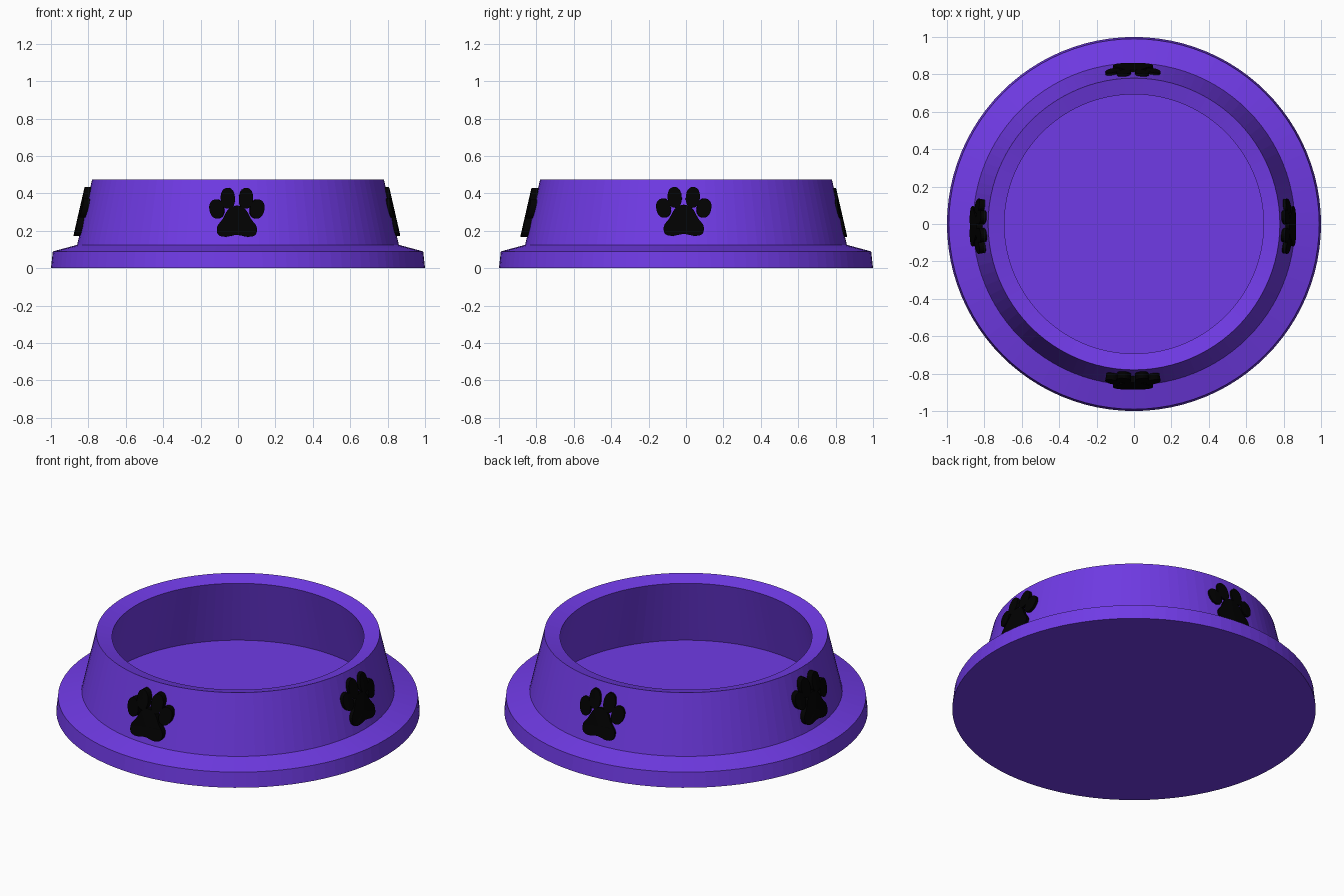
import bpy, bmesh, math

if "Cube" in bpy.data.objects:
    bpy.data.objects.remove(bpy.data.objects["Cube"])

SEG = 96
SLOPE = (0.86 - 0.78) / (0.475 - 0.125)


def material(name, color):
    m = bpy.data.materials.new(name)
    m.diffuse_color = (*color, 1)
    m.use_nodes = True
    m.node_tree.nodes["Principled BSDF"].inputs["Base Color"].default_value = m.diffuse_color
    return m


def finish(name, bm, mat):
    bmesh.ops.recalc_face_normals(bm, faces=bm.faces)
    me = bpy.data.meshes.new(name)
    bm.to_mesh(me)
    bm.free()
    me.materials.append(mat)
    ob = bpy.data.objects.new(name, me)
    bpy.context.collection.objects.link(ob)
    return ob


purple = material("purple plastic", (0.163, 0.043, 0.79))
black = material("black rubber", (0.0003, 0.0003, 0.0003))

# Bowl: lathed profile with wide foot, even-thickness sloping wall and low floor
profile = [(1.0, 0.0), (0.99, 0.09), (0.86, 0.125), (0.78, 0.475),
           (0.693, 0.452), (0.793, 0.06)]
bm = bmesh.new()
rings = [[bm.verts.new((r * math.cos(2 * math.pi * i / SEG),
                        r * math.sin(2 * math.pi * i / SEG), z))
          for i in range(SEG)] for r, z in profile]
for a, b in zip(rings, rings[1:]):
    for i in range(SEG):
        j = (i + 1) % SEG
        bm.faces.new((a[i], a[j], b[j], b[i]))
bm.faces.new(rings[0][::-1])   # underside
bm.faces.new(rings[-1])        # well floor
finish("bowl", bm, purple)


# Paw pad outlines in (across, height) on the unrolled wall
def toe(cx, cz, rx, rz, lean, n=24):
    c, s = math.cos(lean), math.sin(lean)
    pts = []
    for i in range(n):
        t = 2 * math.pi * i / n
        ct, st = math.cos(t), math.sin(t)
        x = rx * math.copysign(abs(ct) ** 0.9, ct)
        z = rz * math.copysign(abs(st) ** 0.9, st)
        pts.append((cx + x * c - z * s, cz + x * s + z * c))
    return pts


def smooth_loop(p, steps=4):
    out, n = [], len(p)
    for i in range(n):
        a, b, c, d = (p[(i + k) % n] for k in (-1, 0, 1, 2))
        for k in range(steps):
            t = k / steps
            out.append(tuple(0.5 * (2 * b[q] + (c[q] - a[q]) * t
                             + (2 * a[q] - 5 * b[q] + 4 * c[q] - d[q]) * t * t
                             + (3 * b[q] - a[q] - 3 * c[q] + d[q]) * t ** 3)
                             for q in (0, 1)))
    return out


half = [(0.0, 0.335), (0.045, 0.315), (0.075, 0.262), (0.102, 0.222),
        (0.096, 0.18), (0.058, 0.168), (0.0, 0.178)]
heel = smooth_loop(half + [(-x, z) for x, z in half[-2:0:-1]])
pads = [heel]
for s in (-1, 1):
    pads.append(toe(s * 0.049, 0.374, 0.038, 0.056, -s * 0.1))
    pads.append(toe(s * 0.108, 0.317, 0.038, 0.052, -s * 0.25))


def paw(name, turn, lift):
    bm = bmesh.new()

    def wall(u, z, d):
        r = 0.86 - SLOPE * (z - 0.125) + d
        a = turn + u / 0.83
        return bm.verts.new((r * math.cos(a) - 0.006,
                             r * math.sin(a) - 0.012, z + lift))

    for pts in pads:
        cx = sum(p[0] for p in pts) / len(pts)
        cz = sum(p[1] for p in pts) / len(pts)
        # buried back and flat raised front
        back = [wall(u, z, -0.02) for u, z in pts]
        front = [wall(u, z, 0.024) for u, z in pts]
        n = len(pts)
        mids = wall(cx, cz, -0.02), wall(cx, cz, 0.024)
        for i in range(n):
            j = (i + 1) % n
            bm.faces.new((back[i], back[j], front[j], front[i]))
            bm.faces.new((back[j], back[i], mids[0]))
            bm.faces.new((front[i], front[j], mids[1]))
    finish(name, bm, black)


for name, deg, lift in (("front", -90, 0), ("right", 0, 0.005),
                        ("back", 90, 0), ("left", 180, 0.005)):
    paw(name + "_paw_print", math.radians(deg), lift)
